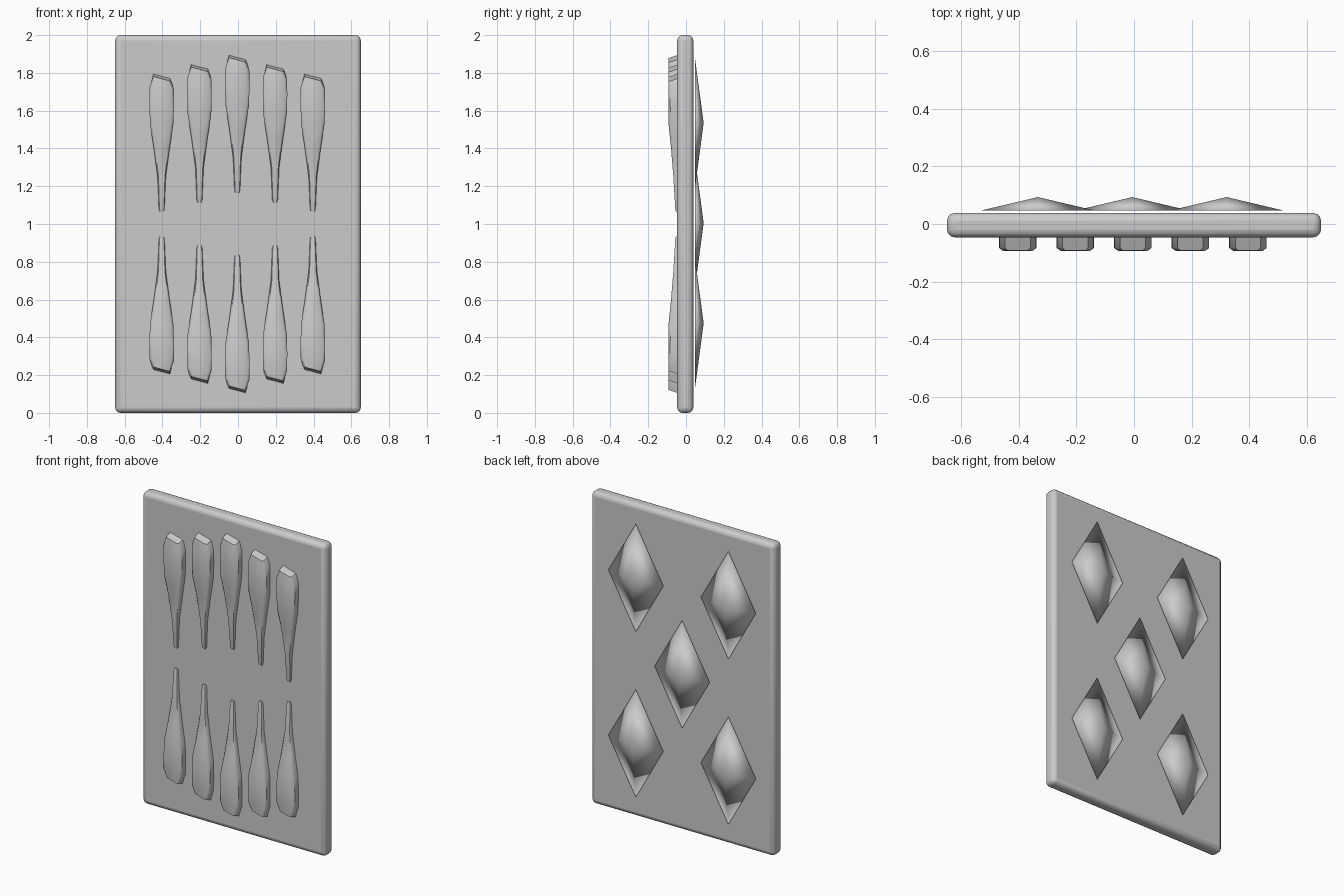
import bpy, bmesh, math
from mathutils import Matrix

if "Cube" in bpy.data.objects:
    bpy.data.objects.remove(bpy.data.objects["Cube"])


def make_object(name, bm):
    bmesh.ops.recalc_face_normals(bm, faces=bm.faces)
    mesh = bpy.data.meshes.new(name)
    bm.to_mesh(mesh)
    bm.free()
    obj = bpy.data.objects.new(name, mesh)
    bpy.context.collection.objects.link(obj)
    return obj


def smooth(obj, degrees):
    bpy.ops.object.select_all(action='DESELECT')
    obj.select_set(True)
    bpy.context.view_layer.objects.active = obj
    bpy.ops.object.shade_smooth_by_angle(angle=math.radians(degrees))


# Rounded slab
bm = bmesh.new()
bmesh.ops.create_cube(bm, size=1)
bmesh.ops.scale(bm, vec=(1.3, 0.085, 2), verts=bm.verts)
bmesh.ops.translate(bm, vec=(0, -0.004, 1), verts=bm.verts)
slab = make_object("slab", bm)
bev = slab.modifiers.new("round_edges", 'BEVEL')
bev.width = 0.028
bev.segments = 3
smooth(slab, 40)

# Club ridge: (height from club middle, half width, front y, sideways slope, front drop)
SECTIONS = [
    (-0.365, 0.010, -0.053, 0, 0),
    (-0.350, 0.015, -0.057, 0, 0),
    (-0.180, 0.022, -0.067, 0, 0),
    (-0.030, 0.042, -0.079, 0, 0),
    (0.100, 0.062, -0.0925, 0, 0),
    (0.200, 0.065, -0.0935, 0, 0),
    (0.290, 0.064, -0.0935, -0.1, 0),
    (0.350, 0.044, -0.0925, -0.28, 0.022),
]
BACK = -0.02


def club(name, x, z, flipped):
    bm = bmesh.new()
    loops = []
    for h, w, front, slope, drop in SECTIONS:
        c = min(0.01, w * 0.4)
        pts = [(-w, BACK), (-w, front + c), (-w * 0.78, front),
               (w * 0.78, front), (w, front + c), (w, BACK)]
        loops.append([bm.verts.new((px, py, h + slope * px
                      + drop * (0.5 if py == BACK else -0.5))) for px, py in pts])
    for a, b in zip(loops, loops[1:]):
        for i in range(6):
            j = (i + 1) % 6
            bm.faces.new((a[i], a[j], b[j], b[i]))
    bm.faces.new(loops[0])
    bm.faces.new(loops[-1])
    # Lower row is turned half a turn about the depth axis
    if flipped:
        bm.transform(Matrix.Rotation(math.pi, 4, 'Y'))
    bm.transform(Matrix.Translation((x, 0, z)))
    smooth(make_object(name, bm), 50)


for i in range(-2, 3):
    x = i * 0.2 - 0.004
    club(f"upper_club_{i + 3}", x, 1.53 - 0.05 * abs(i), False)
    club(f"lower_club_{i + 3}", x, 0.47 + 0.05 * abs(i), True)


# Back diamonds: shallow four-sided pyramids just clear of the slab
def diamond(name, x, z):
    bm = bmesh.new()
    base = [bm.verts.new((x + dx, 0.0475, z + dz)) for dx, dz in
            ((0.195, 0), (0, 0.345), (-0.195, 0), (0, -0.345))]
    tip = bm.verts.new((x, 0.0935, z))
    for i in range(4):
        bm.faces.new((base[i], base[(i + 1) % 4], tip))
    bm.faces.new(base)
    smooth(make_object(name, bm), 180)


for n, (i, j) in enumerate([(0, 0), (-1, 1), (1, 1), (-1, -1), (1, -1)]):
    diamond(f"back_diamond_{n + 1}", -0.006 + 0.328 * i, 1.005 + 0.53 * j)
